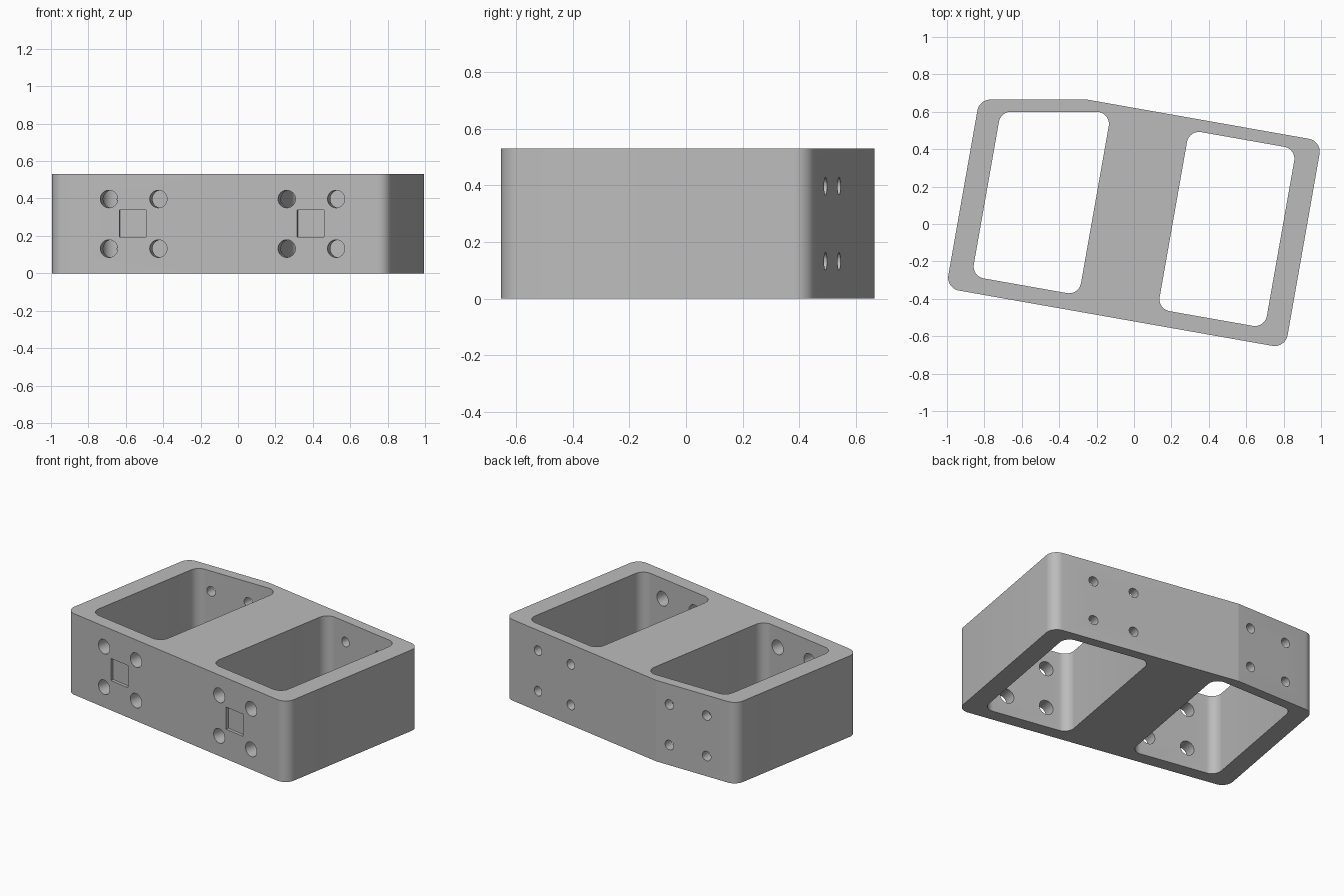
import bpy, bmesh, math
from mathutils import Vector, Matrix

if "Cube" in bpy.data.objects:
    bpy.data.objects.remove(bpy.data.objects["Cube"])

HEIGHT = 0.53
TILT = math.radians(-10)
U = Vector((math.cos(TILT), math.sin(TILT)))
V = Vector((-U.y, U.x))
FRONT, BACK = -0.513, 0.611

grey = bpy.data.materials.new("plain grey")
grey.use_nodes = True
colour = (0.5, 0.5, 0.5, 1)
grey.diffuse_color = colour
grey.node_tree.nodes["Principled BSDF"].inputs["Base Color"].default_value = colour


def at(u, v):
    return U * u + V * v


def on_back(u, y):
    """Point on the slanted line u at depth y."""
    return Vector(((u - y * U.y) / U.x, y))


def rounded(corners, steps=10):
    """Round each (point, radius) corner of a convex outline."""
    pts, n = [], len(corners)
    for i, (p, r) in enumerate(corners):
        if r == 0:
            pts.append(p)
            continue
        a = (corners[i - 1][0] - p).normalized()
        b = (corners[(i + 1) % n][0] - p).normalized()
        half = a.angle(b) / 2
        centre = p + (a + b).normalized() * (r / math.sin(half))
        s = p + a * (r / math.tan(half)) - centre
        e = p + b * (r / math.tan(half)) - centre
        for k in range(steps + 1):
            turn = Matrix.Rotation(s.angle_signed(e) * -k / steps, 2)
            pts.append(centre + turn @ s)
    return pts


def make(name, bm):
    bmesh.ops.recalc_face_normals(bm, faces=bm.faces)
    mesh = bpy.data.meshes.new(name)
    bm.to_mesh(mesh)
    bm.free()
    mesh.materials.append(grey)
    ob = bpy.data.objects.new(name, mesh)
    bpy.context.collection.objects.link(ob)
    return ob


def prism(name, outline, low, high):
    bm = bmesh.new()
    face = bm.faces.new([bm.verts.new((p.x, p.y, low)) for p in outline])
    out = bmesh.ops.extrude_face_region(bm, geom=[face])
    verts = [g for g in out["geom"] if isinstance(g, bmesh.types.BMVert)]
    bmesh.ops.translate(bm, verts=verts, vec=(0, 0, high - low))
    return make(name, bm)


def hole(centre, z, radius, turn):
    """Horizontal drill through a wall."""
    bm = bmesh.new()
    place = (Matrix.Translation((centre.x, centre.y, z)) @ Matrix.Rotation(turn, 4, "Z")
             @ Matrix.Rotation(math.pi / 2, 4, "X"))
    bmesh.ops.create_cone(bm, cap_ends=True, segments=32, radius1=radius,
                          radius2=radius, depth=0.2, matrix=place)
    return make("hole_cutter", bm)


def square_recess(u, z, side, depth):
    bm = bmesh.new()
    c = at(u, FRONT)
    place = (Matrix.Translation((c.x, c.y, z)) @ Matrix.Rotation(TILT, 4, "Z")
             @ Matrix.Diagonal((side, depth * 2, side, 1)))
    bmesh.ops.create_cube(bm, size=1, matrix=place)
    return make("recess_cutter", bm)


# Main block with one squared-off back corner
R = 0.07
body = prism("bracket_body", rounded([
    (at(-0.93, FRONT), R), (at(0.912, FRONT), R), (at(0.912, BACK), R),
    (Vector((-0.25, 0.665)), 0), (on_back(-0.93, 0.665), R)]), 0, HEIGHT)

# Two through pockets
left_pocket = [at(-0.806, -0.426), at(-0.224, -0.426),
               on_back(-0.224, 0.6), on_back(-0.806, 0.6)]
right_pocket = [at(0.203, -0.426), at(0.785, -0.426), at(0.785, 0.546), at(0.203, 0.546)]
cutters = [prism("pocket_cutter", rounded([(p, 0.065) for p in c]), -0.1, HEIGHT + 0.1)
           for c in (left_pocket, right_pocket)]

# Wide holes in the front wall, narrow ones in the back walls
for z in (0.132, 0.397):
    for u in (-0.61, -0.342, 0.355, 0.623):
        cutters.append(hole(at(u, FRONT + 0.03), z, 0.047, TILT))
    for u in (0.355, 0.63):
        cutters.append(hole(at(u, BACK - 0.03), z, 0.031, TILT))
    for x in (-0.345, -0.615):
        cutters.append(hole(Vector((x, 0.635)), z, 0.031, 0))

# Shallow square recesses between the front holes
for u in (-0.476, 0.489):
    cutters.append(square_recess(u - 0.005, 0.267, 0.145, 0.02))

bpy.context.view_layer.objects.active = body
body.select_set(True)
for cutter in cutters:
    cut = body.modifiers.new("cut", "BOOLEAN")
    cut.object = cutter
    cut.operation = "DIFFERENCE"
    cut.solver = "EXACT"
    bpy.ops.object.modifier_apply(modifier=cut.name)
    bpy.data.objects.remove(cutter)

bpy.ops.object.shade_smooth_by_angle(angle=math.radians(9.5))
